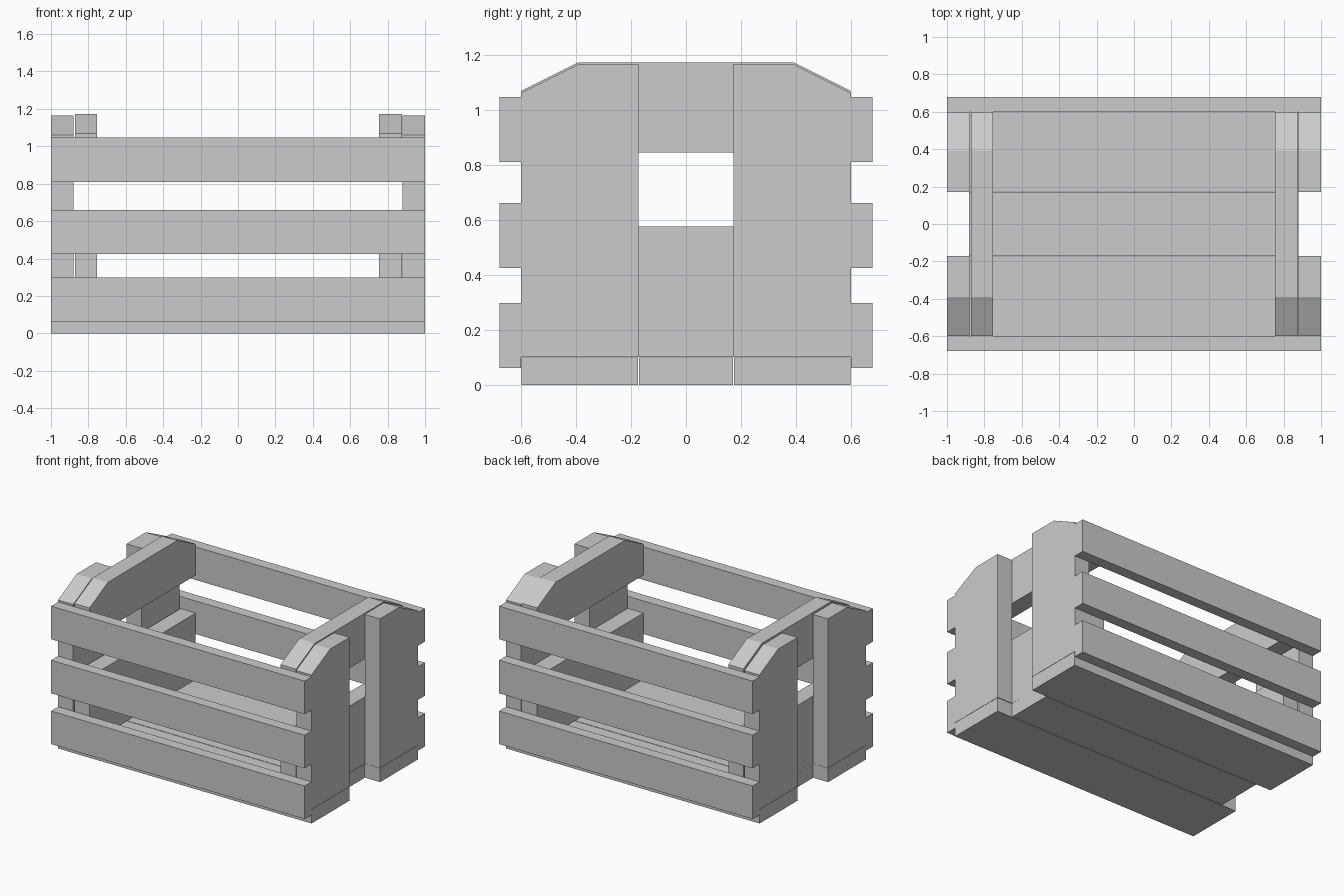
import bpy, bmesh

if "Cube" in bpy.data.objects:
    bpy.data.objects.remove(bpy.data.objects["Cube"])


def prism(name, profile, x0, x1):
    """Extrude a (y, z) profile along x."""
    bm = bmesh.new()
    face = bm.faces.new([bm.verts.new((x0, y, z)) for y, z in profile])
    ext = bmesh.ops.extrude_face_region(bm, geom=[face])
    moved = [v for v in ext["geom"] if isinstance(v, bmesh.types.BMVert)]
    bmesh.ops.translate(bm, verts=moved, vec=(x1 - x0, 0, 0))
    bmesh.ops.recalc_face_normals(bm, faces=bm.faces)
    mesh = bpy.data.meshes.new(name)
    bm.to_mesh(mesh)
    bm.free()
    obj = bpy.data.objects.new(name, mesh)
    bpy.context.collection.objects.link(obj)
    return obj


def board(name, x0, x1, y0, y1, z0, z1):
    return prism(name, [(y0, z0), (y1, z0), (y1, z1), (y0, z1)], x0, x1)


# Floor boards: long outer pair, shorter middle one
board("floor_board_middle", -0.882, 0.88, -0.17, 0.17, 0.0, 0.1)
for side, s in (("front", -1), ("back", 1)):
    y0, y1 = sorted((s * 0.174, s * 0.598))
    board(f"floor_board_{side}", -1, 1, y0, y1, 0.0, 0.1)

    # Three long side slats
    y0, y1 = sorted((s * 0.6, s * 0.678))
    for level, z0, z1 in (("low", 0.062, 0.298), ("mid", 0.424, 0.66), ("top", 0.81, 1.046)):
        board(f"{side}_slat_{level}", -1, 1, y0, y1, z0, z1)

# End walls: (outer post x range, inner board x range)
ends = {"left": ((-1, -0.88), (-0.872, -0.753)),
        "right": ((0.88, 1), (0.755, 0.878))}
for end, (post, inner) in ends.items():
    # Upright posts with a sloped outer top corner
    for side, s in (("front", -1), ("back", 1)):
        prism(f"{end}_post_{side}",
              [(s * y, z) for y, z in ((0.172, 0.102), (0.6, 0.102), (0.6, 1.06),
                                       (0.39, 1.165), (0.172, 1.165))], *post)
    # Lower cross board, and handle board with sloped corners
    board(f"{end}_lower_board", *inner, -0.598, 0.598, 0.102, 0.575)
    prism(f"{end}_handle_board",
          [(-0.598, 0.845), (0.598, 0.845), (0.598, 1.068),
           (0.39, 1.172), (-0.39, 1.172), (-0.598, 1.068)], *inner)
